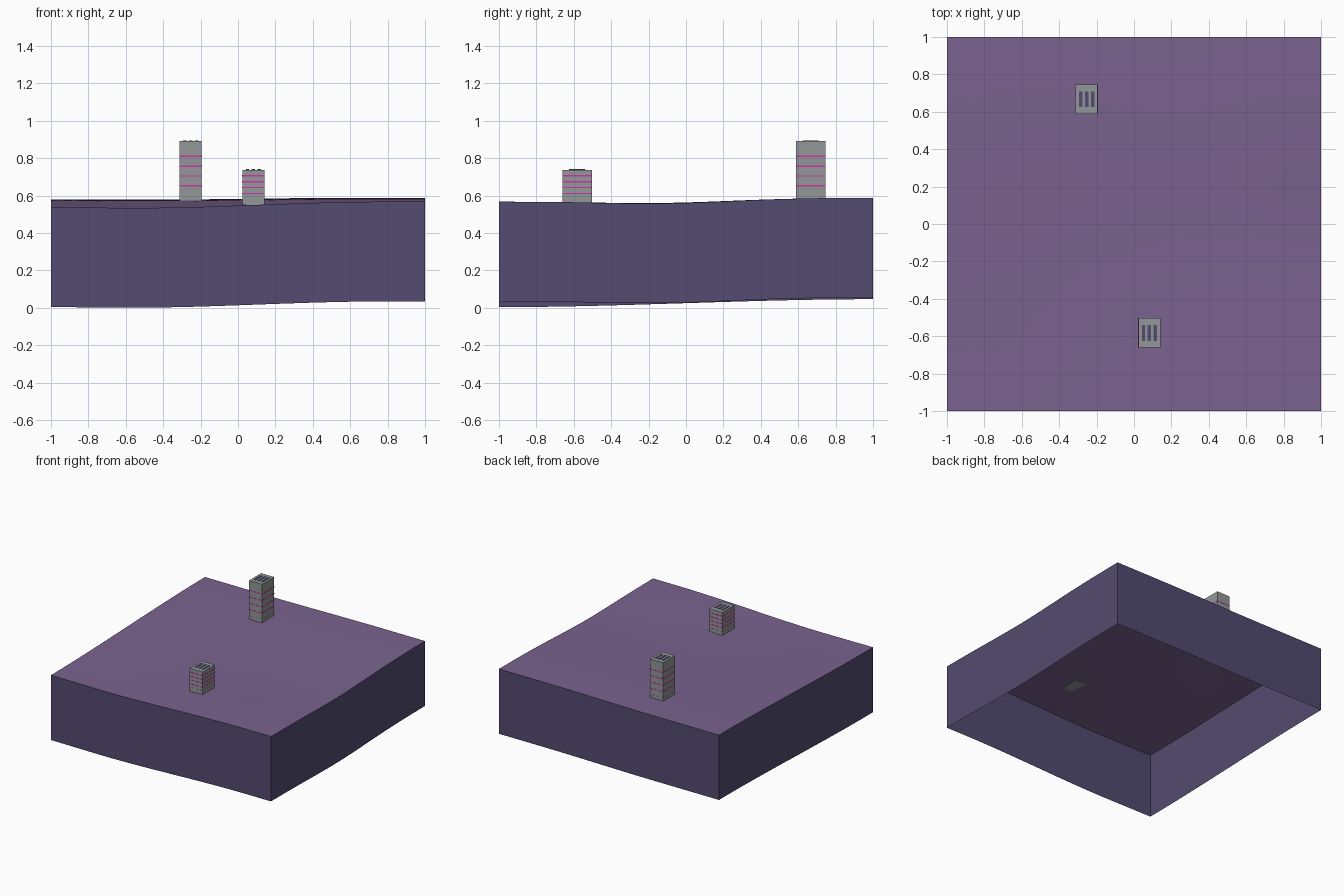
import bpy, bmesh, math
from mathutils import Matrix

cube = bpy.data.objects.get("Cube")
if cube:
    bpy.data.objects.remove(cube, do_unlink=True)


def material(name, rgb):
    lin = [((c / 255 + 0.055) / 1.055) ** 2.4 for c in rgb] + [1.0]
    m = bpy.data.materials.new(name)
    m.use_nodes = True
    m.diffuse_color = lin
    m.node_tree.nodes["Principled BSDF"].inputs["Base Color"].default_value = lin
    return m


PURPLE = material("purple ground", (122, 99, 143))
INDIGO = material("dark indigo", (83, 75, 112))
GREY = material("concrete grey", (146, 151, 151))
MAGENTA = material("magenta trim", (205, 50, 170))
DEPTH = 0.533


def ease(t):
    t = min(max(t, 0), 1)
    return t * t * (3 - 2 * t)


def ground_height(x, y):
    front = 0.533 + 0.035 * ease((x + 0.6) / 1.4) + 0.004 * ease(-x - 0.2)
    back = 0.579 + 0.009 * ease((x + 0.4) / 1.0)
    dip = 0.018 * (1 + x) / 2 * math.exp(-((y + 0.1) / 0.5) ** 2)
    return front + (back - front) * ease((y + 1) / 2) - dip


def finish(bm, name, mats):
    mesh = bpy.data.meshes.new(name)
    bm.to_mesh(mesh)
    bm.free()
    for m in mats:
        mesh.materials.append(m)
    obj = bpy.data.objects.new(name, mesh)
    bpy.context.collection.objects.link(obj)
    return obj


def add_box(bm, center, size, mat):
    made = bmesh.ops.create_cube(
        bm, size=1, matrix=Matrix.Translation(center) @ Matrix.Diagonal((*size, 1)))
    for f in {f for v in made["verts"] for f in v.link_faces}:
        f.material_index = mat


# Rolling ground sheet with an open-bottomed skirt following its edge
bm = bmesh.new()
bmesh.ops.create_grid(bm, x_segments=32, y_segments=32, size=1)
for v in bm.verts:
    v.co.z = ground_height(v.co.x, v.co.y)
rim = [e for e in bm.edges if e.is_boundary]
skirt = bmesh.ops.extrude_edge_only(bm, edges=rim)["geom"]
for v in skirt:
    if isinstance(v, bmesh.types.BMVert):
        v.co.z -= DEPTH
bmesh.ops.recalc_face_normals(bm, faces=bm.faces)
bm.normal_update()
if sum(f.normal.z for f in bm.faces) < 0:
    bmesh.ops.reverse_faces(bm, faces=bm.faces)
for f in bm.faces:
    f.material_index = 0 if abs(f.normal.z) > 0.5 else 1
ground = finish(bm, "ground_block", [PURPLE, INDIGO])
bpy.context.view_layer.objects.active = ground
ground.select_set(True)
bpy.ops.object.shade_smooth_by_angle(angle=math.radians(30))

WIDTH, LENGTH = 0.118, 0.157


def tower(name, x, y, base, roof, first_band, step):
    # Plain shaft
    bm = bmesh.new()
    add_box(bm, (x, y, (base + roof) / 2), (WIDTH, LENGTH, roof - base), 0)
    finish(bm, name + "_shaft", [GREY])
    # Trim bands, with a plain ledge below them
    bm = bmesh.new()
    for i in range(5):
        add_box(bm, (x, y, first_band + i * step),
                (WIDTH + 0.002, LENGTH + 0.002, 0.007), 1 if i else 0)
    finish(bm, name + "_bands", [GREY, MAGENTA])
    # Roof vents
    bm = bmesh.new()
    for i in (-1, 0, 1):
        add_box(bm, (x + i * 0.032, y, roof), (0.017, 0.085, 0.006), 0)
    finish(bm, name + "_roof_vents", [INDIGO])


tower("tall_tower", -0.253, 0.667, ground_height(-0.25, 0.6), 0.892, 0.6, 0.0525)
tower("short_tower", 0.082, -0.582, ground_height(0.05, -0.58), 0.738, 0.58, 0.0315)
